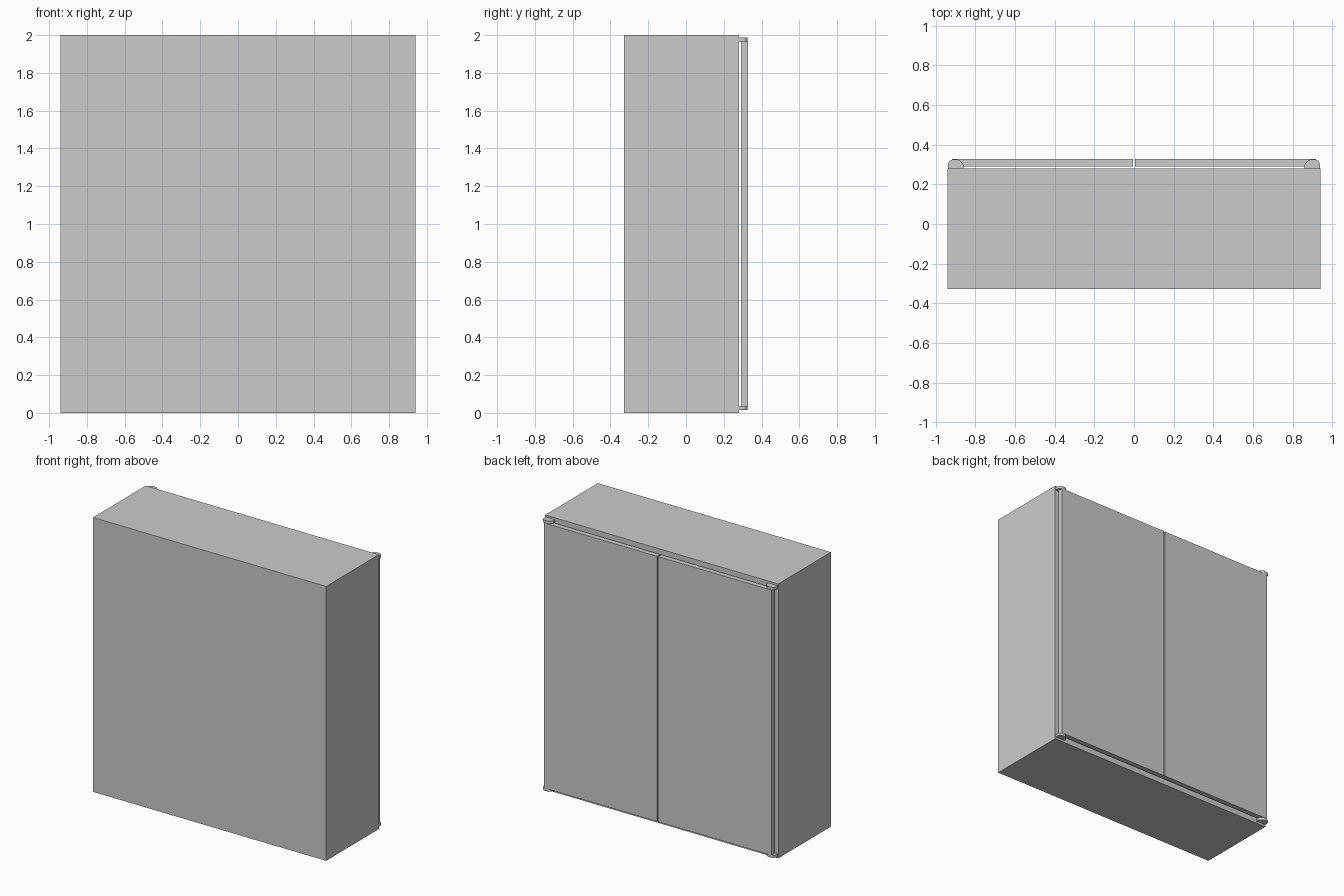
import bpy, bmesh

if "Cube" in bpy.data.objects:
    bpy.data.objects.remove(bpy.data.objects["Cube"])


def prism(name, outline, z0, z1):
    """Extrude a closed XY outline from z0 up to z1."""
    bm = bmesh.new()
    face = bm.faces.new([bm.verts.new((x, y, z0)) for x, y in outline])
    top = bmesh.ops.extrude_face_region(bm, geom=[face])["geom"]
    bmesh.ops.translate(bm, vec=(0, 0, z1 - z0),
                        verts=[v for v in top if isinstance(v, bmesh.types.BMVert)])
    bmesh.ops.recalc_face_normals(bm, faces=bm.faces)
    mesh = bpy.data.meshes.new(name)
    bm.to_mesh(mesh)
    bm.free()
    obj = bpy.data.objects.new(name, mesh)
    bpy.context.collection.objects.link(obj)
    return obj


def box(name, x0, x1, y0, y1, z0, z1):
    return prism(name, [(x0, y0), (x1, y0), (x1, y1), (x0, y1)], z0, z1)


# Cabinet body
box("cabinet_body", -0.94, 0.94, -0.327, 0.28, 0, 2)

# Hinge plate outline: flat against the body, rounded around the door pivot
HINGE = [(0.859, 0.28), (0.937, 0.28), (0.937, 0.304), (0.932, 0.315),
         (0.923, 0.322), (0.914, 0.325), (0.889, 0.325), (0.876, 0.318), (0.859, 0.299)]

for side, s in (("left", -1), ("right", 1)):
    # Door, standing slightly off the body with a narrow gap at the centre
    x0, x1 = sorted((s * 0.004, s * 0.917))
    box(f"{side}_door", x0, x1, 0.29, 0.327, 0.034, 1.967)
    # Hinges above and below the outer door corner
    outline = [(s * x, y) for x, y in HINGE]
    prism(f"{side}_top_hinge", outline, 1.967, 1.987)
    prism(f"{side}_bottom_hinge", outline, 0.015, 0.034)
